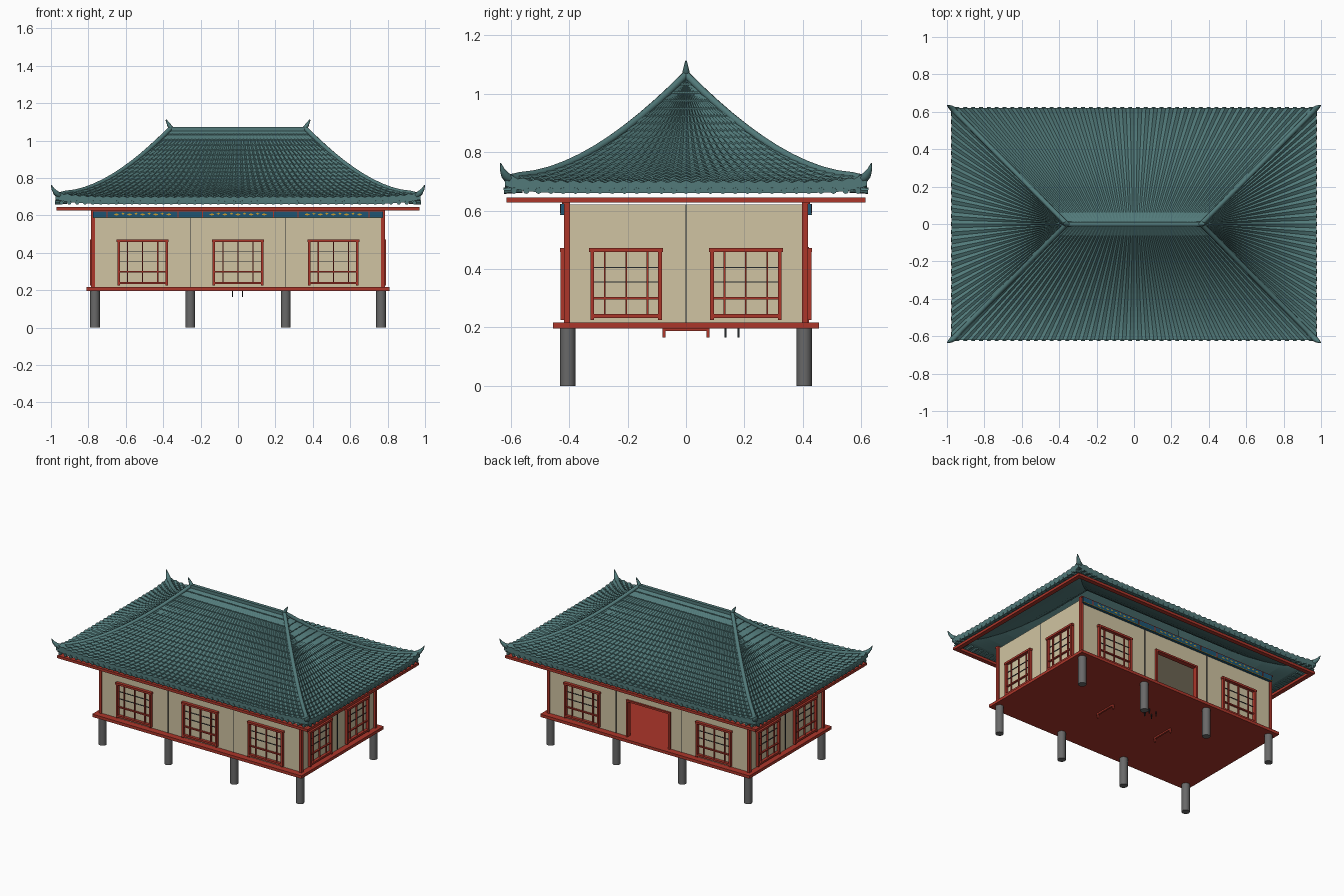
import bpy, bmesh, math
from mathutils import Matrix, Vector

if "Cube" in bpy.data.objects:
    bpy.data.objects.remove(bpy.data.objects["Cube"])


def material(name, rgb):
    m = bpy.data.materials.new(name)
    m.diffuse_color = (*rgb, 1)
    m.use_nodes = True
    m.node_tree.nodes["Principled BSDF"].inputs["Base Color"].default_value = m.diffuse_color
    return m


TEAL = material("teal tile", (.084, .195, .195))
WALL = material("cream plaster", (.63, .55, .36))
RED = material("red lacquer", (.413, .037, .023))
GREY = material("grey stone", (.14, .14, .14))
BLUE = material("beam blue", (.013, .091, .171))
GOLD = material("gold paint", (.58, .33, .026))
DARK = material("dark metal", (.018, .021, .025))


def finish(name, bm, mat):
    me = bpy.data.meshes.new(name)
    bm.to_mesh(me)
    bm.free()
    me.materials.append(mat)
    ob = bpy.data.objects.new(name, me)
    bpy.context.collection.objects.link(ob)
    return ob


def boxes(name, mat, items):
    """One object out of boxes given as (x0, x1, y0, y1, z0, z1)."""
    bm = bmesh.new()
    for x0, x1, y0, y1, z0, z1 in items:
        m = Matrix.Translation(((x0 + x1) / 2, (y0 + y1) / 2, (z0 + z1) / 2))
        m = m @ Matrix.Diagonal((abs(x1 - x0), abs(y1 - y0), abs(z1 - z0), 1))
        bmesh.ops.create_cube(bm, size=1, matrix=m)
    return finish(name, bm, mat)


def cylinders(name, mat, items, sides):
    """One object out of cylinders given as (start, end, radius)."""
    bm = bmesh.new()
    for a, b, r in items:
        a, b = Vector(a), Vector(b)
        rot = (b - a).to_track_quat('Z', 'Y').to_matrix().to_4x4()
        bmesh.ops.create_cone(bm, cap_ends=True, segments=sides, radius1=r, radius2=r,
                              depth=(b - a).length, matrix=Matrix.Translation((a + b) / 2) @ rot)
    return finish(name, bm, mat)


def tube(name, mat, pts):
    """Tapered tube through (x, y, z, radius) points."""
    cu = bpy.data.curves.new(name, 'CURVE')
    cu.dimensions = '3D'
    cu.bevel_depth = 1
    cu.bevel_resolution = 2
    cu.use_fill_caps = True
    sp = cu.splines.new('POLY')
    sp.points.add(len(pts) - 1)
    for p, (x, y, z, r) in zip(sp.points, pts):
        p.co = (x, y, z, 1)
        p.radius = r
    cu.materials.append(mat)
    bpy.context.collection.objects.link(bpy.data.objects.new(name, cu))


# Stilts and floor
ob = cylinders("stilts", GREY, [((x, y, 0), (x, y, .2), .026)
               for x in (-.765, -.255, .255, .765) for y in (-.405, .405)], 20)
bpy.context.view_layer.objects.active = ob
ob.select_set(True)
bpy.ops.object.shade_smooth_by_angle()
boxes("floor", RED, [(-.81, .81, -.455, .455, .197, .217)])

# Brackets and small pegs under the floor
boxes("floor_brackets", RED, [b for x in (-.235, .235) for b in (
    (x - .006, x + .006, -.08, .08, .187, .197),
    (x - .006, x + .006, -.08, -.07, .165, .197),
    (x - .006, x + .006, .07, .08, .165, .197))])
boxes("floor_pegs", DARK, [(x - .003, x + .003, y - .003, y + .003, .165, .197)
                           for x in (-.03, .025) for y in (.135, .18)])

# Walls with a door opening at the back, and a ceiling
boxes("walls", WALL, [
    (-.77, .77, -.41, -.39, .217, .62),
    (-.77, -.75, -.39, .39, .217, .62), (.75, .77, -.39, .39, .217, .62),
    (-.77, -.16, .39, .41, .217, .62), (.16, .77, .39, .41, .217, .62),
    (-.16, .16, .39, .41, .465, .62)])
boxes("ceiling", WALL, [(-.75, .75, -.39, .39, .6, .62)])
boxes("corner_posts", RED, [(x - .01, x + .01, y - .01, y + .01, .217, .63)
                            for x in (-.775, .775) for y in (-.408, .408)])
boxes("wall_joints", DARK, [(x - .002, x + .002, s * .409, s * .412, .217, .59)
                            for x in (-.255, .255) for s in (-1, 1)] +
      [(s * .769, s * .772, -.002, .002, .217, .62) for s in (-1, 1)])
boxes("door_frame", RED, [(-.17, -.158, .388, .422, .217, .475), (.158, .17, .388, .422, .217, .475),
                          (-.17, .17, .388, .422, .463, .475)])


# Lattice windows
def window(name, centre, width, sgn, on_long_wall):
    h = width / 2
    t = .013

    def place(a0, a1, d0, d1, z0, z1):
        if on_long_wall:
            return (centre + a0, centre + a1, sgn * (.408 + d0), sgn * (.408 + d1), z0, z1)
        return (sgn * (.768 + d0), sgn * (.768 + d1), centre + a0, centre + a1, z0, z1)

    parts = [(-h, -h + t, 0, .022, .225, .47), (h - t, h, 0, .022, .225, .47),
             (-h - .004, h + .004, 0, .024, .458, .472), (-h, h, 0, .022, .232, .245),
             (-h, h, 0, .014, .296, .304)]
    parts += [(f * h - .003, f * h + .003, 0, .012, .24, .46) for f in (-.6, 0, .6)]
    boxes(name, RED, [place(*p) for p in parts])
    boxes(name + "_thin_bars", DARK, [place(-h + t, h - t, 0, .006, z - .002, z + .002)
                                      for z in (.355, .405)])


for i, x in enumerate((-.51, 0, .51)):
    window(f"front_window_{i}", x, .27, -1, True)
    if x:
        window(f"back_window_{i}", x, .27, 1, True)
for y in (-.205, .205):
    for s in (-1, 1):
        window(f"side_window_{s}_{y}", y, .245, s, False)

# Painted beams along the front and back
boxes("painted_beams", BLUE, [(-.775, .775, s * .405, s * .43, .585, .622) for s in (-1, 1)])
boxes("beam_caps", RED, [(-.785, .785, s * .4, s * .425, .622, .63) for s in (-1, 1)] +
      [(x - .003, x + .003, s * .43, s * .432, .59, .622)
       for x in (-.7, -.32, -.19, .19, .32, .7) for s in (-1, 1)])
boxes("beam_gold_lines", GOLD, [(-.775, .775, s * .43, s * .432, .585, .589) for s in (-1, 1)])
bm = bmesh.new()
for s in (-1, 1):
    for c in (-.51, 0, .51):
        for k in range(-4, 5):
            w = .015 if k % 2 == 0 else .009
            x, z, y = c + k * .035, .605 + .004 * (k % 2), s * .432
            bm.faces.new([bm.verts.new(v) for v in (
                (x - w, y, z), (x, y, z - .006), (x + w, y, z), (x, y, z + .006))])
finish("beam_gold_flowers", bm, GOLD)

# Red eave frame
boxes("eave_frame", RED, [b for s in (-1, 1) for b in (
    (-.97, .97, s * .585, s * .615, .627, .645), (s * .94, s * .97, -.585, .585, .627, .645))])


# Curved hip roof: ribbed, stepped tile slopes with an underside
def height(s):
    return .69 + .37 * (1 - s) ** 1.7


def lift(u, s):
    return .025 * abs(u) ** 10 * s ** 4


ROWS = 20
rows = []
for i in range(ROWS):
    rows += [(i / ROWS, 0, 1), ((i + 1) / ROWS, .006, 1)]
rows += [(1 - k / 8, -.03, 0) for k in range(9)]
bm = bmesh.new()
for ribs, long_side in ((46, True), (29, False)):
    for sgn in (-1, 1):
        grid = []
        for s, dz, ribbed in rows:
            line = []
            for j in range(ribs * 4 + 1):
                u = -1 + j / (ribs * 2)
                bump = (0, .5, 1, .5)[j % 4] * .008 * ribbed * min(1, s * 4)
                z = height(s) + lift(u, s) + dz + bump
                if long_side:
                    p = (u * (.36 + .615 * s), sgn * .62 * s, z)
                else:
                    p = (sgn * (.36 + .615 * s), u * .62 * s, z)
                line.append(bm.verts.new(p))
            grid.append(line)
        for a, b in zip(grid, grid[1:]):
            for j in range(len(a) - 1):
                bm.faces.new((a[j], a[j + 1], b[j + 1], b[j]))
bmesh.ops.remove_doubles(bm, verts=bm.verts, dist=.0002)
bmesh.ops.recalc_face_normals(bm, faces=bm.faces)
finish("tiled_roof", bm, TEAL)

# Round tile ends under the eaves
ends = []
for s in (-1, 1):
    for i in range(46):
        x = (-1 + (2 * i + 1) / 46) * .965
        ends.append(((x, s * .56, .672), (x, s * .624, .668), .011))
    for i in range(29):
        y = (-1 + (2 * i + 1) / 29) * .61
        ends.append(((s * .915, y, .672), (s * .979, y, .668), .011))
cylinders("eave_tile_ends", TEAL, ends, 8)

# Top ridge, its end horns, and the hip ridges ending in upturned tips
boxes("top_ridge", TEAL, [(-.365, .365, -.012, .012, 1.03, 1.072)])
for sx in (-1, 1):
    tube("ridge_horn", TEAL, [(sx * .335, 0, 1.055, .012), (sx * .36, 0, 1.065, .014),
                              (sx * .37, 0, 1.085, .01), (sx * .385, 0, 1.112, .003)])
    for sy in (-1, 1):
        pts = [(sx * (.36 + .615 * s), sy * .62 * s, height(s) + lift(1, s) + .006, .013)
               for s in [k / 12 for k in range(12)]]
        pts += [(sx * .955, sy * .603, .705, .02), (sx * .975, sy * .62, .722, .014),
                (sx * .99, sy * .63, .742, .008), (sx * .998, sy * .635, .762, .002)]
        tube("hip_ridge", TEAL, pts)
